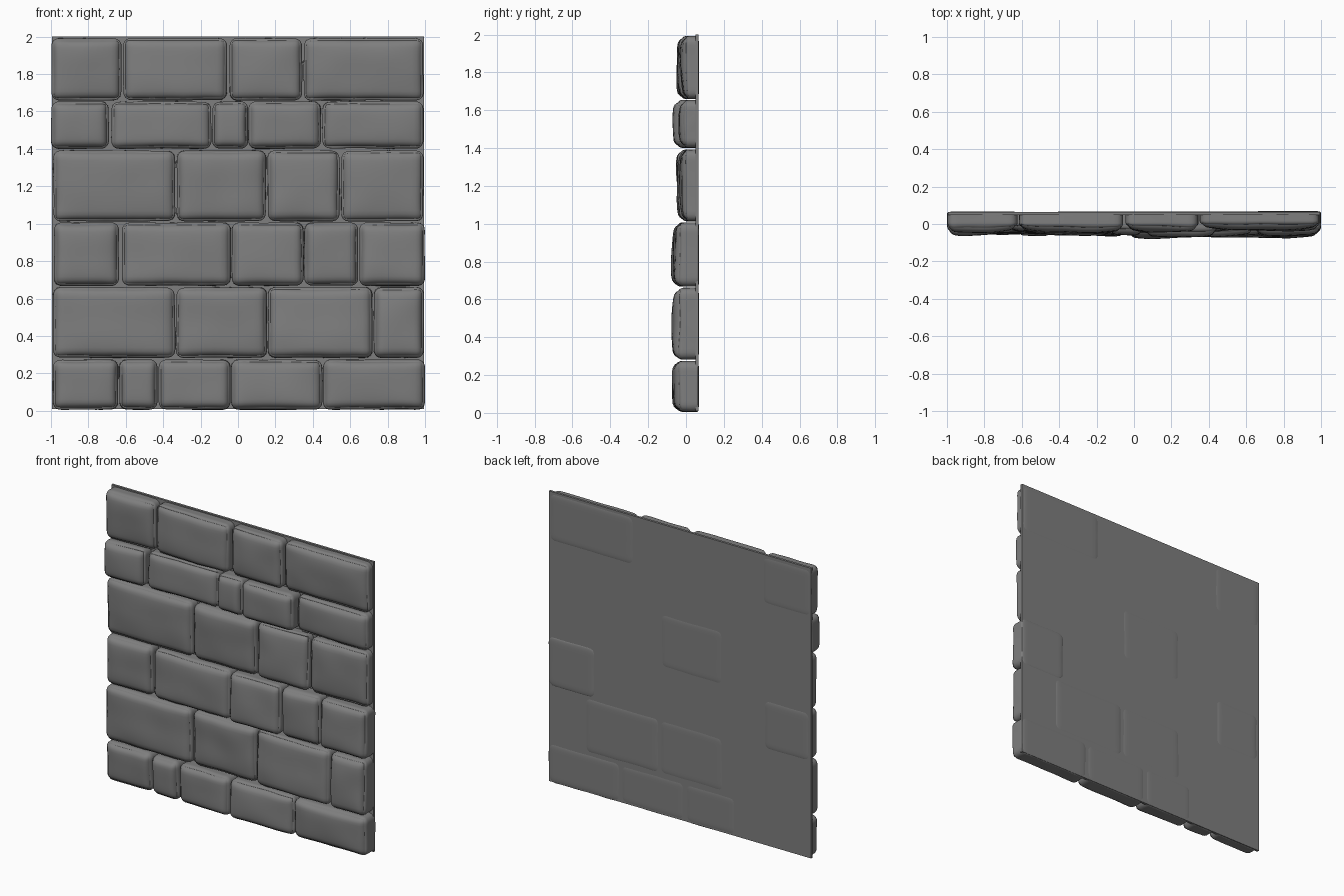
import bpy, bmesh, math, random
from mathutils import Vector, noise

if "Cube" in bpy.data.objects:
    bpy.data.objects.remove(bpy.data.objects["Cube"])

random.seed(4)

# Courses: z bottom, z top, then (x left, x right, front y, back y) per stone
COURSES = [
    (0.005, 0.275, [(-.99, -.638, -.05, .064), (-.637, -.43, -.06, .064), (-.425, -.04, -.065, .067),
                    (-.037, .452, -.068, .067), (.453, 1.0, -.07, .068)]),
    (0.282, 0.662, [(-.99, -.335, -.055, .062), (-.333, .157, -.05, .067), (.158, .72, -.066, .068),
                    (.725, .995, -.07, .064)]),
    (0.667, 1.007, [(-.985, -.635, -.05, .068), (-.622, -.037, -.06, .063), (-.035, .352, -.075, .062),
                    (.353, .645, -.062, .062), (.646, 1.0, -.064, .07)]),
    (1.012, 1.393, [(-.988, -.335, -.045, .06), (-.328, .152, -.047, .067), (.156, .545, -.042, .063),
                    (.55, .992, -.03, .06)]),
    (1.4, 1.655, [(-1.0, -.69, -.058, .064), (-.678, -.14, -.042, .062), (-.14, .055, -.06, .06),
                  (.055, .445, -.07, .062), (.45, .992, -.034, .06)]),
    (1.658, 1.993, [(-.998, -.622, -.042, .067), (-.615, -.058, -.047, .062), (-.045, .345, -.042, .062),
                    (.35, .992, -.028, .068)]),
]

grey = bpy.data.materials.new("stone_grey")
grey.diffuse_color = (0.21, 0.21, 0.21, 1)
grey.use_nodes = True
grey.node_tree.nodes["Principled BSDF"].inputs["Base Color"].default_value = grey.diffuse_color


def stone(name, x0, x1, z0, z1, front, back):
    """Rounded block with a softly pillowed, uneven front face."""
    half = Vector(((x1 - x0) / 2, (back - front) / 2, (z1 - z0) / 2))
    centre = Vector(((x0 + x1) / 2, (front + back) / 2, (z0 + z1) / 2))
    bm = bmesh.new()
    bmesh.ops.create_cube(bm, size=2)
    bmesh.ops.subdivide_edges(bm, edges=bm.edges[:], cuts=19, use_grid_fill=True)
    tx, tz = random.uniform(-.007, .007), random.uniform(-.007, .007)
    r = 0.042
    for v in bm.verts:
        u = Vector([math.sin(c * math.pi / 2) for c in v.co])   # dense near edges
        p = Vector([u[i] * half[i] for i in range(3)])
        ry = min(0.05, half.y * 0.95) if p.y < 0 else 0.008
        inner = Vector([max(-(half[i] - k), min(half[i] - k, p[i]))
                        for i, k in enumerate((r, ry, r))])
        d = p - inner
        d.y *= r / ry
        if d.length > 1e-6:
            # pull the corner zone onto a rounded corner
            d = d.normalized() * max(abs(c) for c in d)
        d.y *= ry / r
        p = inner + d
        f = max(0, -u.y)
        fall = (1 - u.x ** 4) * (1 - u.z ** 4)
        n = noise.noise((p + centre) * 5)
        p.y += f * (0.016 * (1 - fall) + tx * u.x + tz * u.z + 0.008 * n)
        w = abs(noise.noise((p + centre) * 4 + Vector((7, 3, 1)))) * 0.006
        p.x -= w * u.x
        p.z -= w * u.z
        v.co = p + centre
    me = bpy.data.meshes.new(name)
    bm.to_mesh(me)
    bm.free()
    me.shade_smooth()
    me.materials.append(grey)
    bpy.context.collection.objects.link(bpy.data.objects.new(name, me))


# Stones, course by course
for ci, (z0, z1, row) in enumerate(COURSES):
    for si, (x0, x1, front, back) in enumerate(row):
        stone(f"stone_{ci + 1}_{si + 1}", x0, x1, z0, z1, front, back)

# Mortar backing slab
bpy.ops.mesh.primitive_cube_add(size=1, location=(0, 0.057, 1.005))
slab = bpy.context.object
slab.name = "mortar_backing"
slab.scale = (1.99, 0.016, 1.99)
bpy.ops.object.transform_apply(location=False, rotation=False, scale=True)
slab.data.materials.append(grey)
